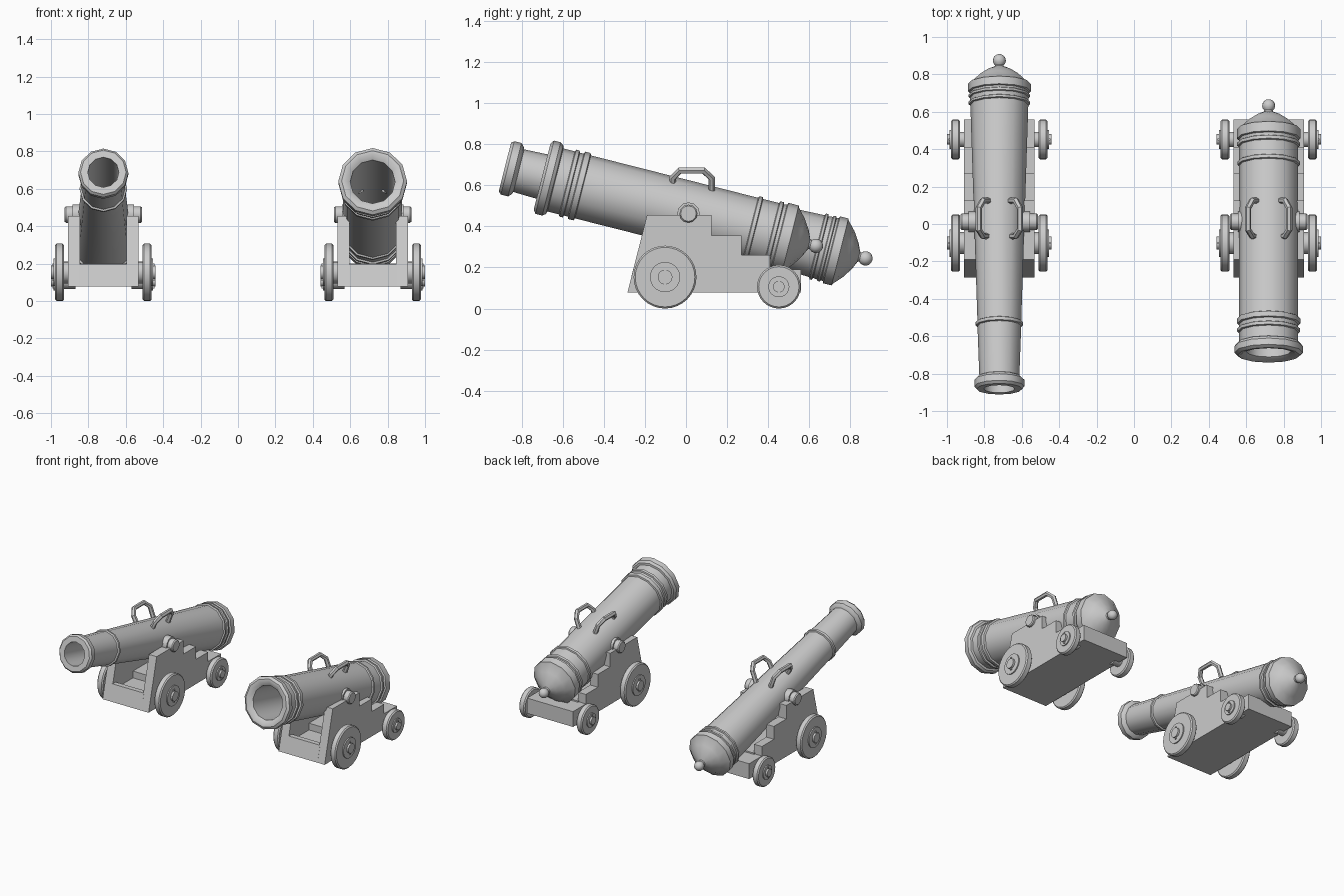
import bpy, bmesh, math
from mathutils import Matrix, Vector

cube = bpy.data.objects.get("Cube")
if cube:
    bpy.data.objects.remove(cube)

grey = bpy.data.materials.new("plain grey")
grey.use_nodes = True
grey.diffuse_color = (0.6, 0.6, 0.6, 1)
grey.node_tree.nodes["Principled BSDF"].inputs["Base Color"].default_value = (0.6, 0.6, 0.6, 1)

PIVOT = Vector((0, 0.012, 0.462))
TILT = Matrix.Rotation(math.radians(75.8), 4, "X")
SIDEWAYS = Matrix.Rotation(math.radians(90), 4, "Y")


def finish(obj, angle=35):
    bpy.ops.object.select_all(action="DESELECT")
    obj.select_set(True)
    bpy.context.view_layer.objects.active = obj
    if obj.type == "CURVE":
        bpy.ops.object.convert(target="MESH")
    obj.data.materials.clear()
    obj.data.materials.append(grey)
    bpy.ops.object.shade_smooth_by_angle(angle=math.radians(angle))


def add_mesh(name, bm, matrix=Matrix()):
    bmesh.ops.recalc_face_normals(bm, faces=bm.faces)
    mesh = bpy.data.meshes.new(name)
    bm.to_mesh(mesh)
    bm.free()
    obj = bpy.data.objects.new(name, mesh)
    bpy.context.collection.objects.link(obj)
    mesh.transform(matrix)
    finish(obj)
    return obj


def lathe(name, profile, matrix, sides):
    """Spin (radius, height) points about z."""
    bm = bmesh.new()
    verts = [bm.verts.new((r, 0, h)) for r, h in profile]
    edges = [bm.edges.new(pair) for pair in zip(verts, verts[1:])]
    bmesh.ops.spin(bm, geom=verts + edges, cent=(0, 0, 0), axis=(0, 0, 1),
                   angle=math.tau, steps=sides, use_duplicate=False)
    bmesh.ops.remove_doubles(bm, verts=bm.verts, dist=0.0005)
    return add_mesh(name, bm, matrix)


def slab(name, outline, x0, x1, cx):
    """Extrude a (y, z) outline between two x offsets."""
    bm = bmesh.new()
    face = bm.faces.new([bm.verts.new((cx + x0, y, z)) for y, z in outline])
    ext = bmesh.ops.extrude_face_region(bm, geom=[face])
    moved = [v for v in ext["geom"] if isinstance(v, bmesh.types.BMVert)]
    bmesh.ops.translate(bm, verts=moved, vec=(x1 - x0, 0, 0))
    return add_mesh(name, bm)


def rect(y0, y1, z0, z1):
    return [(y0, z0), (y1, z0), (y1, z1), (y0, z1)]


def ball(centre, radius, start):
    """Knob profile that ends on the axis."""
    return [(radius * math.sin(a), centre + radius * math.cos(a))
            for a in [start + (math.pi - start) * i / 6 for i in range(7)]]


def band(s0, s1, inner, outer):
    """Raised ring, listed from muzzle towards breech."""
    return [(inner, s0), (outer, s0 - 0.004), (outer, s1 + 0.004), (inner, s1)]


# Barrel profiles run from the bore bottom, out of the muzzle and back to the knob
long_profile = (
    [(0, -0.55), (0.083, -0.55), (0.083, 0.922), (0.122, 0.922), (0.134, 0.908),
     (0.134, 0.872), (0.12, 0.858), (0.107, 0.852)]
    + band(0.575, 0.55, 0.117, 0.127) + band(-0.645, -0.665, 0.155, 0.165)
    + band(-0.685, -0.705, 0.157, 0.164) + band(-0.715, -0.765, 0.158, 0.168)
    + [(0.115, -0.805), (0.065, -0.838), (0.026, -0.855)] + ball(-0.889, 0.035, 0.7))
short_profile = (
    [(0, -0.35), (0.12, -0.35), (0.12, 0.715), (0.15, 0.735), (0.166, 0.735),
     (0.184, 0.722), (0.184, 0.688), (0.172, 0.672), (0.158, 0.668)]
    + band(0.61, 0.585, 0.158, 0.168) + band(0.565, 0.53, 0.158, 0.169)
    + band(-0.31, -0.335, 0.158, 0.167) + band(-0.415, -0.44, 0.158, 0.168)
    + band(-0.455, -0.515, 0.16, 0.17)
    + [(0.115, -0.555), (0.065, -0.588), (0.026, -0.605)] + ball(-0.64, 0.035, 0.7))

cheek_outline = [(-0.285, 0.077), (0.56, 0.077), (0.56, 0.19), (0.41, 0.19), (0.41, 0.26),
                 (0.27, 0.26), (0.27, 0.355), (0.125, 0.355), (0.125, 0.455), (-0.19, 0.455)]


def wheel(name, cx, side, y, radius):
    # Chamfered disc with a raised hub and an axle end
    hub, axle = radius * 0.48, radius * 0.16 + 0.011
    profile = [(0, 0.21), (radius - 0.008, 0.21), (radius, 0.218), (radius, 0.25),
               (radius - 0.008, 0.258), (hub, 0.258), (hub, 0.266), (axle, 0.266),
               (axle, 0.28), (0, 0.28)]
    place = Matrix.Translation((cx, y, radius)) @ Matrix.Scale(side, 4, (1, 0, 0)) @ SIDEWAYS
    lathe(name, profile, place, 32)
    # Axle between wheel and cheek
    lathe(name + "_axle", [(0, 0.15), (hub * 0.8, 0.15), (hub * 0.8, 0.215), (0, 0.215)],
          place, 16)
    # Linch pin
    slab(name + "_pin", rect(y - 0.006, y + 0.006, radius - axle - 0.012, radius + axle + 0.012),
         side * 0.266, side * 0.273, cx)


def lifting_handle(name, cx, side):
    curve = bpy.data.curves.new(name, "CURVE")
    curve.dimensions = "3D"
    curve.bevel_depth = 0.017
    curve.bevel_resolution = 1
    curve.use_fill_caps = True
    path = [(0.06, -0.065, 0.58), (0.088, -0.065, 0.635), (0.11, -0.03, 0.672),
            (0.11, 0.085, 0.672), (0.088, 0.125, 0.635), (0.06, 0.125, 0.56)]
    spline = curve.splines.new("POLY")
    spline.points.add(len(path) - 1)
    for point, (x, y, z) in zip(spline.points, path):
        point.co = (cx + side * x, y, z, 1)
    obj = bpy.data.objects.new(name, curve)
    bpy.context.collection.objects.link(obj)
    finish(obj)


def cannon(prefix, cx, profile):
    centre = PIVOT + Vector((cx, 0, 0))
    lathe(prefix + "_barrel", profile, Matrix.Translation(centre) @ TILT, 12)
    # Carriage bed, raised stool and rear beam
    slab(prefix + "_bed", [(-0.285, 0.077), (0.55, 0.077), (0.55, 0.15), (-0.2, 0.15),
                           (-0.22, 0.195), (-0.256, 0.195)], -0.13, 0.13, cx)
    slab(prefix + "_stool", rect(-0.02, 0.42, 0.14, 0.2), -0.13, 0.13, cx)
    slab(prefix + "_rear_beam", rect(0.41, 0.56, 0.077, 0.19), -0.188, 0.188, cx)
    for side, word in ((-1, "right"), (1, "left")):
        tag = prefix + "_" + word
        slab(tag + "_cheek", cheek_outline, side * 0.125, side * 0.188, cx)
        # Trunnion with a shoulder against the barrel
        lathe(tag + "_trunnion", [(0, 0.08), (0.055, 0.08), (0.055, 0.165), (0.044, 0.165),
                                  (0.044, 0.2), (0.038, 0.207), (0, 0.207)],
              Matrix.Translation(centre) @ Matrix.Scale(side, 4, (1, 0, 0)) @ SIDEWAYS, 12)
        wheel(tag + "_front_wheel", cx, side, -0.102, 0.153)
        wheel(tag + "_rear_wheel", cx, side, 0.452, 0.106)
        lifting_handle(tag + "_handle", cx, side)


cannon("long_gun", -0.72, long_profile)
cannon("short_gun", 0.72, short_profile)
